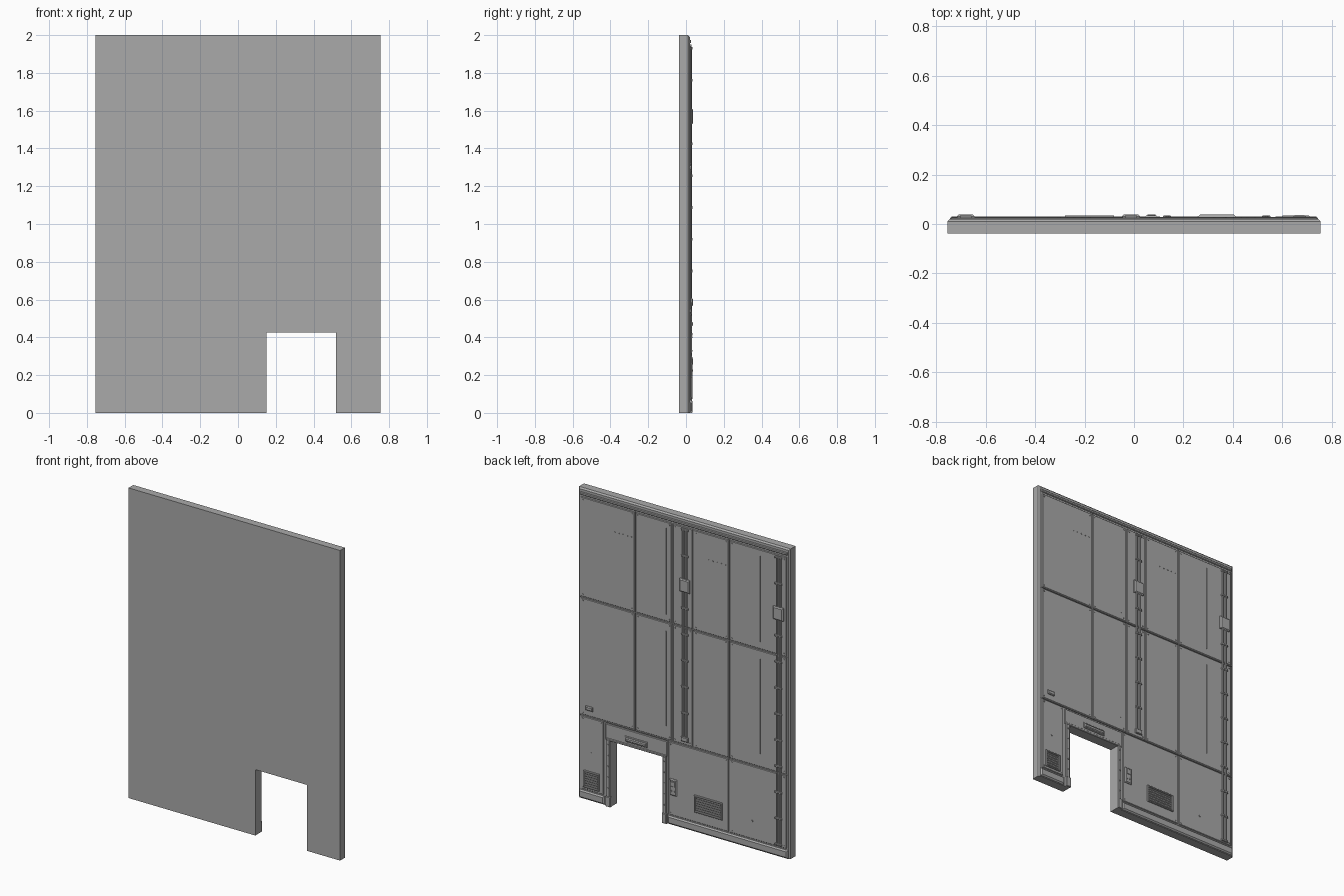
import bpy, bmesh, math
from mathutils import Matrix, Vector

cube = bpy.data.objects.get("Cube")
if cube:
    bpy.data.objects.remove(cube, do_unlink=True)

grey = bpy.data.materials.new("plain grey")
grey.use_nodes = True
COLOR = (0.4, 0.4, 0.4, 1)
grey.diffuse_color = COLOR
grey.node_tree.nodes["Principled BSDF"].inputs["Base Color"].default_value = COLOR

BACK = 0.02      # rear surface of the slab
SKIN = 0.026     # rear surface of the panels
OUT = 0.038      # deepest fittings


def finish(name, bm):
    bmesh.ops.recalc_face_normals(bm, faces=bm.faces)
    mesh = bpy.data.meshes.new(name)
    bm.to_mesh(mesh)
    bm.free()
    mesh.materials.append(grey)
    obj = bpy.data.objects.new(name, mesh)
    bpy.context.scene.collection.objects.link(obj)
    return obj


def add_box(bm, x, z, y, chamfer=0.0):
    """Block on the rear side; only its rear rim is chamfered."""
    size = Vector((x[1] - x[0], y[1] - y[0], z[1] - z[0]))
    mid = Vector((sum(x) / 2, sum(y) / 2, sum(z) / 2))
    m = Matrix.Translation(mid) @ Matrix.Diagonal(size).to_4x4()
    verts = bmesh.ops.create_cube(bm, size=1, matrix=m)["verts"]
    if chamfer:
        rim = {e for v in verts for e in v.link_edges
               if all(w.co.y > mid.y for w in e.verts)}
        bmesh.ops.bevel(bm, geom=list(rim), offset=chamfer, segments=1, affect='EDGES')


def block(name, x, z, y=(BACK, SKIN), chamfer=0.0):
    bm = bmesh.new()
    add_box(bm, x, z, y, chamfer)
    return finish(name, bm)


def studs(name, points, radius=0.004, y=SKIN, height=0.003):
    bm = bmesh.new()
    for x, z in points:
        m = Matrix.Translation((x, y + height / 2, z)) @ Matrix.Rotation(math.pi / 2, 4, 'X')
        bmesh.ops.create_cone(bm, cap_ends=True, segments=8, radius1=radius,
                              radius2=radius, depth=height, matrix=m)
    return finish(name, bm)


# Wall slab with the doorway notch and a chamfered rear rim
outline = [(-0.755, 0), (0.15, 0), (0.15, 0.425), (0.52, 0.425),
           (0.52, 0), (0.755, 0), (0.755, 2), (-0.755, 2)]
bm = bmesh.new()
front = bm.faces.new([bm.verts.new((x, -OUT, z)) for x, z in outline])
moved = bmesh.ops.extrude_face_region(bm, geom=[front])["geom"]
rear = [v for v in moved if isinstance(v, bmesh.types.BMVert)]
bmesh.ops.translate(bm, verts=rear, vec=(0, OUT + BACK, 0))
if not front.is_valid or not any(all(v.co.y < 0 for v in f.verts) for f in bm.faces):
    bm.faces.new([v for v in bm.verts if v.co.y < 0])
rim = [e for e in bm.edges if all(v.co.y > 0 for v in e.verts)
       and (max(abs(v.co.x) for v in e.verts) > 0.7
            and (abs(e.verts[0].co.x - e.verts[1].co.x) < 0.01 or e.verts[0].co.z > 1.9))]
bmesh.ops.bevel(bm, geom=rim, offset=0.009, segments=1, affect='EDGES')
finish("wall_slab", bm)

# Skin panels, separated by narrow seams
columns = [0.738, 0.346, 0.08, -0.068, -0.325, -0.738]
rows = [0.54, 1.30, 1.95]
GAP = 0.005
bolts = []


def panel(name, x0, x1, z0, z1):
    block(name, (x0 + GAP, x1 - GAP), (z0 + GAP, z1 - GAP), chamfer=0.003)
    for x in (x0 + 0.02, x1 - 0.02):
        for z in (z0 + 0.02, z1 - 0.02):
            bolts.append((x, z))


for r in range(2):
    for c in range(5):
        panel(f"panel_{r}_{c}", columns[c + 1], columns[c], rows[r], rows[r + 1])
panel("lower_left_panel", 0.567, 0.738, 0.06, 0.54)
panel("lower_middle_panel", -0.325, 0.112, 0.06, 0.54)
panel("lower_right_panel", -0.738, -0.325, 0.06, 0.54)
studs("panel_bolts", bolts)

# Raised seam strips
for z in rows[:2]:
    block("seam_strip", (-0.738, 0.738), (z - 0.002, z + 0.002), (BACK, 0.028))
for x in (0.346, -0.325):
    block("upright_seam_strip", (x - 0.002, x + 0.002), (0.54, 1.95), (BACK, 0.028))

# Top moulding and baseboards
block("top_moulding", (-0.738, 0.738), (1.957, 1.975), (BACK, 0.027), 0.004)
for name, x in (("left_baseboard", (0.567, 0.745)), ("right_baseboard", (-0.745, 0.112))):
    block(name, x, (0.004, 0.056), (BACK, 0.031), 0.008)

# Doorway surround
block("door_header", (0.117, 0.557), (0.432, 0.53), chamfer=0.003)
for name, x in (("right_door_jamb", (0.122, 0.148)), ("left_door_jamb", (0.522, 0.55))):
    block(name, x, (0, 0.43), (BACK, 0.031), 0.004)
    block(name + "_foot", (x[0] - 0.004, x[1] + 0.002), (0, 0.065), (BACK, 0.035), 0.003)
    studs(name + "_bolts", [(sum(x) / 2, 0.12 + 0.07 * i) for i in range(5)], y=0.031)
block("door_top_trim", (0.122, 0.55), (0.425, 0.44), (BACK, 0.031), 0.003)

# Lamp bar above the doorway
block("lamp_base", (0.255, 0.415), (0.452, 0.488), (BACK, 0.032), 0.003)
block("lamp_cover", (0.262, 0.408), (0.459, 0.481), (0.03, OUT), 0.005)

# Thin upright grooves beside the rails
for x in (0.125, -0.546):
    for z in ((1.35, 1.905), (0.63, 1.24)):
        block("thin_rib", (x - 0.003, x + 0.003), z, (BACK, 0.028))


# Cable rails: two tubes, clamps and a junction box
def cable_rail(name, x, z0, z1, box_z):
    bm = bmesh.new()
    for dx in (-0.012, 0.012):
        add_box(bm, (x + dx - 0.006, x + dx + 0.006), (z0, z1), (BACK, 0.033), 0.003)
    finish(name + "_tubes", bm)
    bm = bmesh.new()
    count = round((z1 - z0) / 0.17)
    for i in range(count + 1):
        z = z0 + (z1 - z0) * i / count
        add_box(bm, (x - 0.024, x + 0.024), (z - 0.006, z + 0.006), (BACK, 0.035), 0.002)
    finish(name + "_clamps", bm)
    block(name + "_junction_box", (x - 0.036, x + 0.036),
          (box_z - 0.042, box_z + 0.042), (BACK, OUT), 0.007)


cable_rail("middle_rail", -0.012, 0.58, 1.93, 1.57)
cable_rail("right_rail", -0.68, 0.08, 1.93, 1.57)
block("middle_rail_end", (-0.037, 0.013), (0.565, 0.595), (BACK, 0.036), 0.004)


# Louvred vents
def vent(name, x, z):
    bm = bmesh.new()
    b = 0.01
    add_box(bm, x, (z[0], z[0] + b), (BACK, 0.035), 0.003)
    add_box(bm, x, (z[1] - b, z[1]), (BACK, 0.035), 0.003)
    add_box(bm, (x[0], x[0] + b), z, (BACK, 0.035), 0.003)
    add_box(bm, (x[1] - b, x[1]), z, (BACK, 0.035), 0.003)
    finish(name + "_frame", bm)
    bm = bmesh.new()
    step = (z[1] - z[0] - 2 * b) / 6
    for i in range(6):
        low = z[0] + b + i * step
        add_box(bm, (x[0] + b, x[1] - b), (low + 0.003, low + step - 0.003), (BACK, 0.031), 0.003)
    finish(name + "_slats", bm)


vent("left_vent", (0.6, 0.71), (0.08, 0.19))
vent("right_vent", (-0.28, -0.08), (0.13, 0.24))

# Control box beside the doorway
block("control_box", (0.045, 0.095), (0.195, 0.3), (BACK, OUT - 0.003), 0.006)
block("control_screen", (0.055, 0.085), (0.255, 0.287), (0.03, OUT), 0.002)
studs("control_buttons", [(0.06, 0.225), (0.08, 0.225)], 0.006, OUT - 0.003)

# Small socket and sensor fittings
block("socket", (0.645, 0.695), (0.582, 0.608), (BACK, 0.036), 0.005)
studs("sensors", [(0.66, 0.31), (-0.49, 0.18)], 0.006)

# Rows of small studs on the upper panels
for start in (0.37, -0.3):
    studs("stud_row", [(start + 0.03 * i, 1.78) for i in range(5)])
